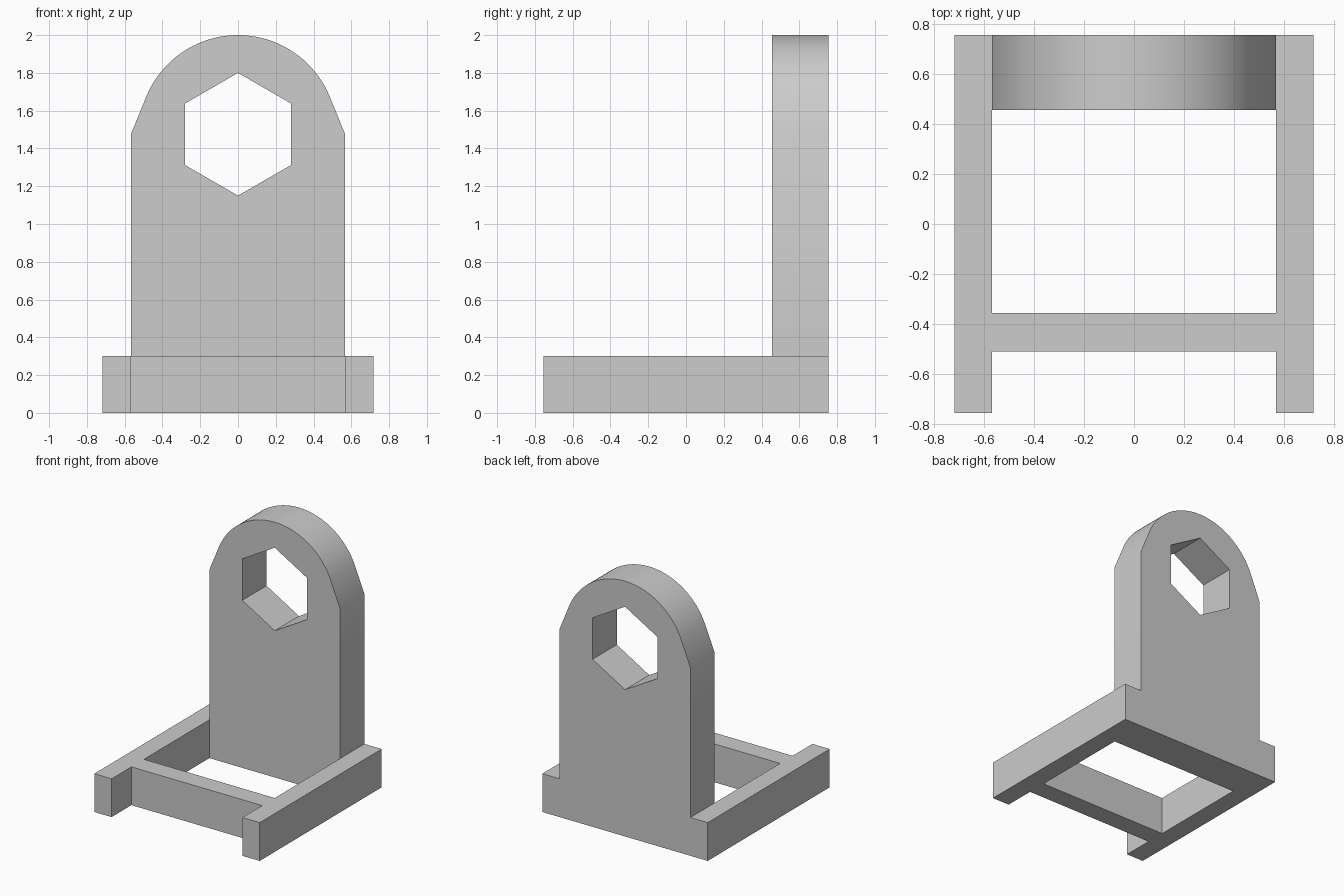
import bpy
import bmesh
from math import acos, cos, sin, pi, radians
from mathutils import Matrix

cube = bpy.data.objects.get("Cube")
if cube:
    bpy.data.objects.remove(cube, do_unlink=True)

# Overall dimensions
HALF_X, HALF_Y = 0.717, 0.755
RAIL, FOOT_H = 0.15, 0.30
INNER = HALF_X - RAIL
PLATE_FRONT = HALF_Y - 0.30
HOLE_Z, HOLE_R, TOP_R = 1.475, 0.325, 0.525

grey = bpy.data.materials.new("light grey")
grey.use_nodes = True
colour = (0.604, 0.604, 0.604, 1)
grey.diffuse_color = colour
grey.node_tree.nodes["Principled BSDF"].inputs["Base Color"].default_value = colour


def prism(name, points, depth):
    """Extrude a flat list of 3D points along a vector."""
    bm = bmesh.new()
    face = bm.faces.new([bm.verts.new(p) for p in points])
    new = bmesh.ops.extrude_face_region(bm, geom=[face], use_keep_orig=True)["geom"]
    moved = [v for v in new if isinstance(v, bmesh.types.BMVert)]
    bmesh.ops.translate(bm, verts=moved, vec=depth)
    bmesh.ops.recalc_face_normals(bm, faces=bm.faces)
    mesh = bpy.data.meshes.new(name)
    bm.to_mesh(mesh)
    bm.free()
    mesh.materials.append(grey)
    obj = bpy.data.objects.new(name, mesh)
    bpy.context.collection.objects.link(obj)
    return obj


def cut(obj, cutter):
    """Subtract the cutter, then shade smooth with sharp corners kept."""
    mod = obj.modifiers.new("opening", "BOOLEAN")
    mod.operation, mod.solver, mod.object = "DIFFERENCE", "EXACT", cutter
    bpy.ops.object.select_all(action="DESELECT")
    obj.select_set(True)
    bpy.context.view_layer.objects.active = obj
    bpy.ops.object.modifier_apply(modifier=mod.name)
    bpy.data.objects.remove(cutter, do_unlink=True)
    bpy.ops.object.shade_smooth_by_angle(angle=radians(30))


# Base frame: two side rails, front crossbar and solid rear, with a window
BAR_FRONT, BAR_BACK = -0.51, -0.355
right_half = [(INNER, BAR_FRONT), (INNER, -HALF_Y), (HALF_X, -HALF_Y), (HALF_X, HALF_Y)]
outline = right_half + [(-x, y) for x, y in reversed(right_half)]
base = prism("base_frame", [(x, y, 0) for x, y in outline], (0, 0, FOOT_H))
window = [(-INNER, BAR_BACK), (INNER, BAR_BACK), (INNER, PLATE_FRONT), (-INNER, PLATE_FRONT)]
cut(base, prism("window_cutter", [(x, y, -0.1) for x, y in window], (0, 0, 0.6)))

# Upright plate: straight sides, tangent shoulders and a round top
start = acos(TOP_R / INNER)
steps = 40
arc = []
for i in range(steps + 1):
    a = start + (pi - 2 * start) * i / steps
    arc.append((TOP_R * cos(a), HOLE_Z + TOP_R * sin(a)))
side = [(INNER, FOOT_H), (INNER, HOLE_Z)]
profile = side + arc + [(-x, z) for x, z in reversed(side)]
plate = prism("upright_plate", [(x, PLATE_FRONT, z) for x, z in profile],
              (0, HALF_Y - PLATE_FRONT, 0))

# Hexagonal hole with a corner at the top
corners = [pi / 2 + i * pi / 3 for i in range(6)]
hexagon = [(HOLE_R * cos(a), PLATE_FRONT - 0.1, HOLE_Z + HOLE_R * sin(a)) for a in corners]
cut(plate, prism("hex_cutter", hexagon, (0, 0.5, 0)))
